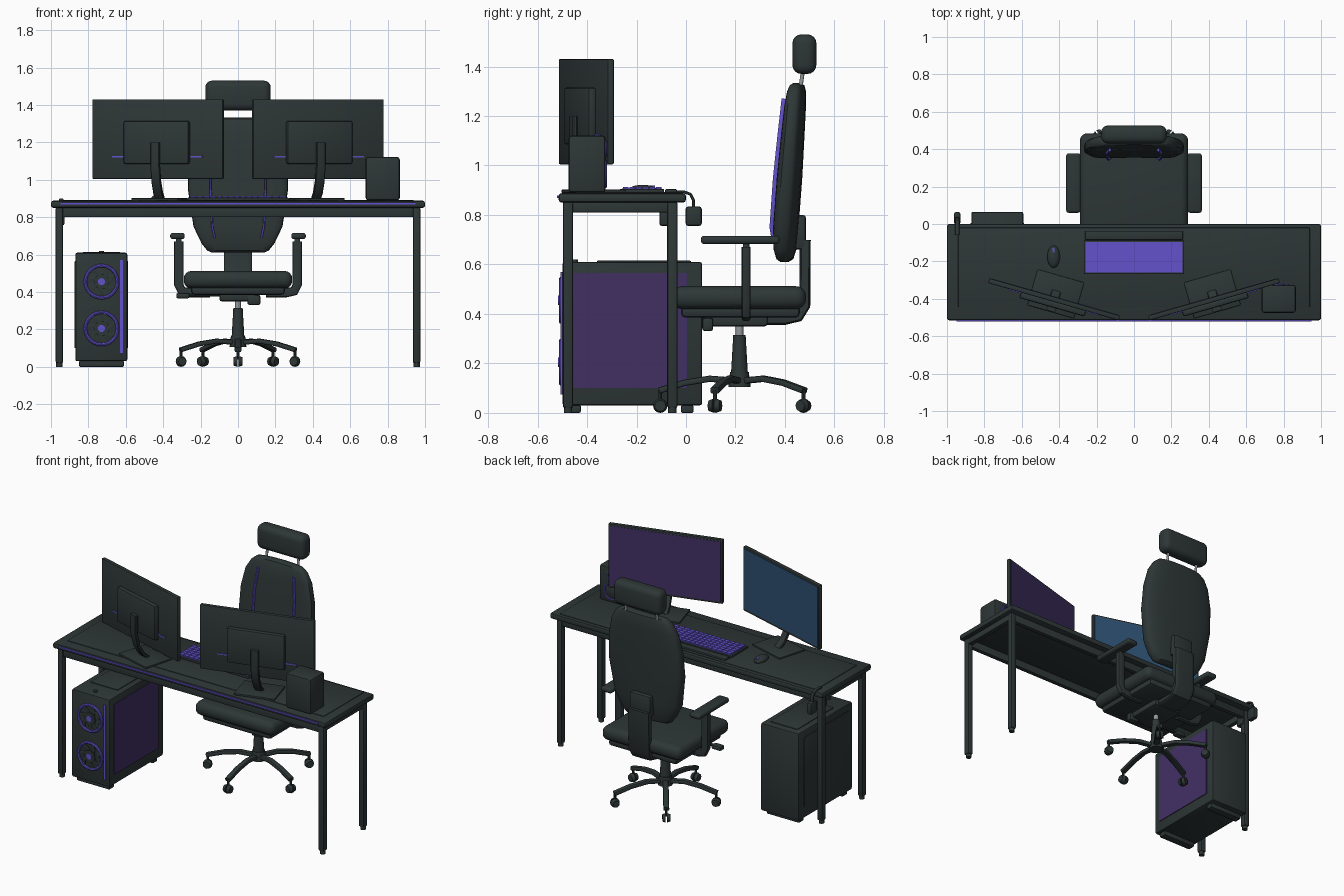
import bpy, bmesh, math
from mathutils import Vector, Matrix

if "Cube" in bpy.data.objects:
    bpy.data.objects.remove(bpy.data.objects["Cube"])


def material(name, rgb):
    m = bpy.data.materials.new(name)
    m.diffuse_color = (*rgb, 1)
    m.use_nodes = True
    m.node_tree.nodes["Principled BSDF"].inputs["Base Color"].default_value = m.diffuse_color
    return m


SLATE = material("dark slate", (0.027, 0.037, 0.037))
PURPLE = material("bright purple", (0.122, 0.084, 0.60))
VIOLET = material("dark violet glass", (0.054, 0.030, 0.127))
BLUE = material("deep blue screen", (0.027, 0.080, 0.162))
STEEL = material("light steel", (0.30, 0.32, 0.33))


def finish(name, bm, mat, M=None):
    if M is not None:
        bm.transform(M)
    bmesh.ops.recalc_face_normals(bm, faces=bm.faces)
    me = bpy.data.meshes.new(name)
    bm.to_mesh(me)
    bm.free()
    me.shade_smooth()
    me.set_sharp_from_angle(angle=math.radians(35))
    me.materials.append(mat)
    ob = bpy.data.objects.new(name, me)
    bpy.context.collection.objects.link(ob)
    return ob


def box(name, x, y, z, mat=SLATE, bevel=0.0, seg=2, M=None):
    """Box from (min, max) ranges with optional rounded edges."""
    bm = bmesh.new()
    bmesh.ops.create_cube(bm, size=1)
    for v in bm.verts:
        v.co = [(r[0] + r[1]) / 2 + c * (r[1] - r[0]) for r, c in zip((x, y, z), v.co)]
    if bevel:
        bmesh.ops.bevel(bm, geom=bm.edges[:], offset=bevel, segments=seg, profile=0.5,
                        affect='EDGES', clamp_overlap=True)
    return finish(name, bm, mat, M)


def rod(name, a, b, r1, r2=None, mat=SLATE, n=16):
    """Cylinder or cone between two points."""
    a, b = Vector(a), Vector(b)
    bm = bmesh.new()
    bmesh.ops.create_cone(bm, cap_ends=True, segments=n, radius1=r1,
                          radius2=r1 if r2 is None else r2, depth=(b - a).length)
    q = (b - a).to_track_quat('Z', 'Y').to_matrix().to_4x4()
    return finish(name, bm, mat, Matrix.Translation((a + b) / 2) @ q)


def loft(name, rings, mat=SLATE, M=None, closed=False):
    """Skin equal-length rings of points; caps the ends unless closed."""
    bm = bmesh.new()
    vs = [[bm.verts.new(p) for p in ring] for ring in rings]
    n = len(vs[0])
    for i in range(len(vs) if closed else len(vs) - 1):
        a, b = vs[i], vs[(i + 1) % len(vs)]
        for j in range(n):
            bm.faces.new((a[j], a[(j + 1) % n], b[(j + 1) % n], b[j]))
    if not closed:
        bm.faces.new(vs[0])
        bm.faces.new(vs[-1])
    return finish(name, bm, mat, M)


def sweep(name, pts, side, w, t, mat=SLATE, n=12, M=None, power=0.5):
    """Sweep a rounded section, w wide along side and t thick, along points."""
    pts, side, rings = [Vector(p) for p in pts], Vector(side).normalized(), []
    for i, p in enumerate(pts):
        tan = (pts[min(i + 1, len(pts) - 1)] - pts[max(i - 1, 0)]).normalized()
        up = tan.cross(side).normalized()
        ring = []
        for k in range(n):
            a = 2 * math.pi * (k + 0.5) / n
            c, s = math.cos(a), math.sin(a)
            ring.append(p + side * math.copysign(abs(c) ** power, c) * w / 2
                        + up * math.copysign(abs(s) ** power, s) * t / 2)
        rings.append(ring)
    return loft(name, rings, mat, M)


def ring(name, centre, R, r, mat=PURPLE, n=32, m=8):
    """Torus facing along y."""
    rings = []
    for i in range(n):
        a = 2 * math.pi * i / n
        rings.append([(centre[0] + (R + r * math.cos(b)) * math.cos(a), centre[1] + r * math.sin(b),
                       centre[2] + (R + r * math.cos(b)) * math.sin(a))
                      for b in (2 * math.pi * j / m for j in range(m))])
    return loft(name, rings, mat, closed=True)


# Desk
box("desk_top", (-1, 1), (-0.515, 0), (0.85, 0.888), bevel=0.012)
box("desk_surface", (-0.94, 0.94), (-0.445, -0.02), (0.885, 0.892), bevel=0.003)
box("desk_light_strip", (-0.95, 0.95), (-0.522, -0.51), (0.868, 0.878), PURPLE)
for y in (-0.475, -0.055):
    box("desk_long_rail", (-0.94, 0.94), (y - 0.015, y + 0.015), (0.80, 0.852), bevel=0.004)
for s in (-1, 1):
    box("desk_side_rail", (s * 0.955 - 0.015, s * 0.955 + 0.015), (-0.47, -0.06), (0.81, 0.852), bevel=0.004)
    for y in (-0.477, -0.055):
        x = s * 0.955
        box("desk_leg", (x - 0.02, x + 0.02), (y - 0.021, y + 0.021), (0.02, 0.855), bevel=0.009)
        rod("desk_foot", (x, y, 0), (x, y, 0.025), 0.017)

# Computer tower
box("tower_case", (-0.87, -0.592), (-0.50, 0.065), (0.03, 0.61), bevel=0.01)
box("tower_glass", (-0.60, -0.587), (-0.455, 0.005), (0.10, 0.565), VIOLET)
box("tower_side_panel", (-0.874, -0.86), (-0.455, 0.005), (0.10, 0.565), bevel=0.003)
box("tower_top_vent", (-0.83, -0.63), (-0.36, 0.02), (0.605, 0.615), bevel=0.003)
rod("tower_button", (-0.73, -0.45, 0.605), (-0.73, -0.45, 0.62), 0.013)
box("tower_light_strip", (-0.632, -0.616), (-0.507, -0.495), (0.075, 0.57), PURPLE)
for y in (-0.45, 0.005):
    box("tower_foot", (-0.85, -0.61), (y - 0.025, y + 0.025), (0, 0.032), bevel=0.006)
for z in (0.455, 0.205):
    c = Vector((-0.73, -0.505, z))
    ring("fan_ring", c, 0.086, 0.009)
    rod("fan_hub", c, c + Vector((0, -0.008, 0)), 0.04)
    rod("fan_cap", c, c + Vector((0, -0.012, 0)), 0.019, mat=PURPLE)
    for k in range(7):
        a = 2 * math.pi * k / 7
        sweep("fan_blade", [c + Vector((math.cos(a + d) * r, 0, math.sin(a + d) * r))
                            for r, d in ((0.035, 0), (0.058, 0.2), (0.08, 0.5))], (0, 1, 0), 0.006, 0.022, n=8)

# Monitors, each angled toward the sitter
for s, screen in ((-1, BLUE), (1, VIOLET)):
    M = Matrix.Translation((s * 0.427, -0.402, 0)) @ Matrix.Rotation(s * math.radians(16), 4, 'Z')
    box("monitor_case", (-0.363, 0.363), (-0.014, 0.012), (1.005, 1.43), bevel=0.005, M=M)
    box("monitor_screen", (-0.351, 0.351), (0.009, 0.0145), (1.02, 1.418), screen, M=M)
    box("monitor_hub", (-0.182, 0.182), (-0.045, -0.01), (1.085, 1.315), bevel=0.01, M=M)
    box("monitor_back_light", (-0.25, 0.25), (-0.019, -0.01), (1.119, 1.127), PURPLE, M=M)
    sweep("monitor_neck", [(0, 0.04, 0.895), (0, 0.0, 0.93), (0, -0.035, 0.99), (0, -0.055, 1.07), (0, -0.055, 1.2)],
          (1, 0, 0), 0.052, 0.024, M=M)
    box("monitor_base", (-0.13, 0.13), (-0.07, 0.13), (0.889, 0.902), bevel=0.004, M=M)

# Speaker with two lit drivers facing the sitter
box("speaker_box", (0.682, 0.865), (-0.475, -0.325), (0.89, 1.122), bevel=0.014)
for z, r in ((0.965, 0.052), (1.068, 0.03)):
    rod("speaker_cone", (0.773, -0.33, z), (0.773, -0.32, z), r, r * 0.6)
    ring("speaker_ring", (0.773, -0.325, z), r, 0.005)

# Keyboard, wrist rest and mouse
box("keyboard_body", (-0.268, 0.268), (-0.268, -0.088), (0.89, 0.905), bevel=0.004)
box("keyboard_glow", (-0.258, 0.258), (-0.258, -0.097), (0.904, 0.9065), PURPLE)
for row in range(6):
    y = -0.2565 + row * 0.0265
    split = (-0.258, -0.115, 0.105, 0.258)
    for a, b, n in zip(split, split[1:], (4, 7, 4)):
        step = (b - a) / n
        for k in range(n):
            x = a + k * step
            box("key", (x + 0.002, x + step - 0.002), (y + 0.002, y + 0.0245), (0.905, 0.914), PURPLE)
box("wrist_rest", (-0.262, 0.262), (-0.085, -0.037), (0.89, 0.905), bevel=0.006)
bm = bmesh.new()
bmesh.ops.create_uvsphere(bm, u_segments=20, v_segments=12, radius=1)
finish("mouse_body", bm, SLATE, Matrix.Translation((-0.43, -0.175, 0.898)) @ Matrix.Diagonal((0.034, 0.06, 0.024, 1)))
box("mouse_wheel", (-0.436, -0.424), (-0.155, -0.125), (0.908, 0.920), PURPLE, bevel=0.003)

# Headset hung over the back edge of the desk
sweep("headset_band", [(-0.945, -0.06, 0.894), (-0.945, -0.01, 0.894), (-0.945, 0.018, 0.884),
                       (-0.945, 0.03, 0.86), (-0.945, 0.031, 0.82)], (1, 0, 0), 0.022, 0.012)
for y in (0.031, -0.075):
    box("headset_cup", (-0.963, -0.927), (y - 0.033, y + 0.033), (0.755, 0.835), bevel=0.012)

# Chair base: five legs with casters
CY = 0.216
for k in range(5):
    a = math.radians(-90 + 72 * k)
    d = Vector((math.cos(a), math.sin(a), 0))
    side = Vector((-d.y, d.x, 0))
    o = Vector((0, CY, 0))
    sweep("chair_base_leg", [o + d * r + Vector((0, 0, z)) for r, z in
                             ((0.02, 0.13), (0.12, 0.138), (0.22, 0.122), (0.325, 0.09))], side, 0.036, 0.026)
    c = o + d * 0.32
    rod("caster_stem", c + Vector((0, 0, 0.04)), c + Vector((0, 0, 0.095)), 0.008, n=8)
    for s in (-1, 1):
        p = c + Vector((0, 0, 0.029))
        rod("caster_wheel", p + side * s * 0.004, p + side * s * 0.024, 0.029, 0.022)
rod("chair_hub", (0, CY, 0.105), (0, CY, 0.165), 0.045, 0.038, n=20)
rod("chair_column", (0, CY, 0.16), (0, CY, 0.315), 0.034, 0.025, n=20)
rod("chair_piston", (0, CY, 0.31), (0, CY, 0.36), 0.016, mat=STEEL)

# Seat and tilt mechanism
box("chair_mechanism", (-0.10, 0.10), (0.07, 0.33), (0.35, 0.405), bevel=0.012)
box("seat_pan", (-0.25, 0.25), (-0.02, 0.46), (0.385, 0.435), bevel=0.018)
box("seat_cushion", (-0.29, 0.29), (-0.055, 0.485), (0.42, 0.512), bevel=0.04, seg=4)
rod("tilt_lever", (-0.31, 0.09, 0.384), (-0.08, 0.09, 0.384), 0.009, n=10)
box("tilt_knob", (-0.33, -0.26), (0.065, 0.11), (0.365, 0.395), bevel=0.01)
box("tension_knob", (0.05, 0.12), (0.065, 0.11), (0.33, 0.385), bevel=0.012)
sweep("back_bracket", [(0, 0.22, 0.378), (0, 0.40, 0.378), (0, 0.455, 0.39), (0, 0.48, 0.43), (0, 0.482, 0.698)],
      (1, 0, 0), 0.15, 0.045, power=0.3)
box("back_mount", (-0.075, 0.075), (0.43, 0.485), (0.66, 0.80), bevel=0.012)

# Backrest: rounded sections as height, half width, centre y, half thickness
BACK = [(0.61, .14, .402, .012), (0.622, .165, .402, .032), (0.66, .195, .402, .044), (0.75, .238, .405, .050),
        (0.95, .268, .42, .050), (1.12, .262, .433, .046), (1.24, .235, .443, .042), (1.30, .20, .449, .036),
        (1.324, .17, .452, .027), (1.333, .14, .453, .010)]


def back_ring(z, w, yc, t, n=32):
    pts = []
    for k in range(n):
        a = 2 * math.pi * k / n
        c, s = math.cos(a), math.sin(a)
        x = math.copysign(abs(c) ** 0.55, c)
        y = math.copysign(abs(s) ** 0.55, s)
        pts.append((w * x, yc + t * y - 0.015 * x * x, z))
    return pts


loft("backrest", [back_ring(*b) for b in BACK])

# Mirrored chair parts: back piping, armrests, headrest posts
for s in (-1, 1):
    sweep("back_piping", [(s * x, y, z) for x, y, z in
                          ((.125, .358, .69), (.138, .348, .75), (.147, .362, .95), (.147, .38, 1.12), (.13, .397, 1.27))],
          (1, 0, 0), 0.012, 0.022, PURPLE, n=8)
    sweep("arm_post", [(s * x, 0.243, z) for x, z in
                       ((.15, .397), (.26, .397), (.30, .405), (.317, .44), (.317, .67))], (0, 1, 0), 0.036, 0.052)
    box("arm_stem", (s * 0.317 - 0.015, s * 0.317 + 0.015), (0.23, 0.256), (0.66, 0.69), bevel=0.004)
    box("arm_pad", (s * 0.324 - 0.039, s * 0.324 + 0.039), (0.06, 0.378), (0.682, 0.716), bevel=0.014, seg=3)
    rod("headrest_post", (s * 0.115, 0.458, 1.28), (s * 0.115, 0.475, 1.40), 0.008, mat=STEEL, n=12)
box("headrest", (-0.175, 0.175), (0.43, 0.527), (1.37, 1.53), bevel=0.036, seg=4)
